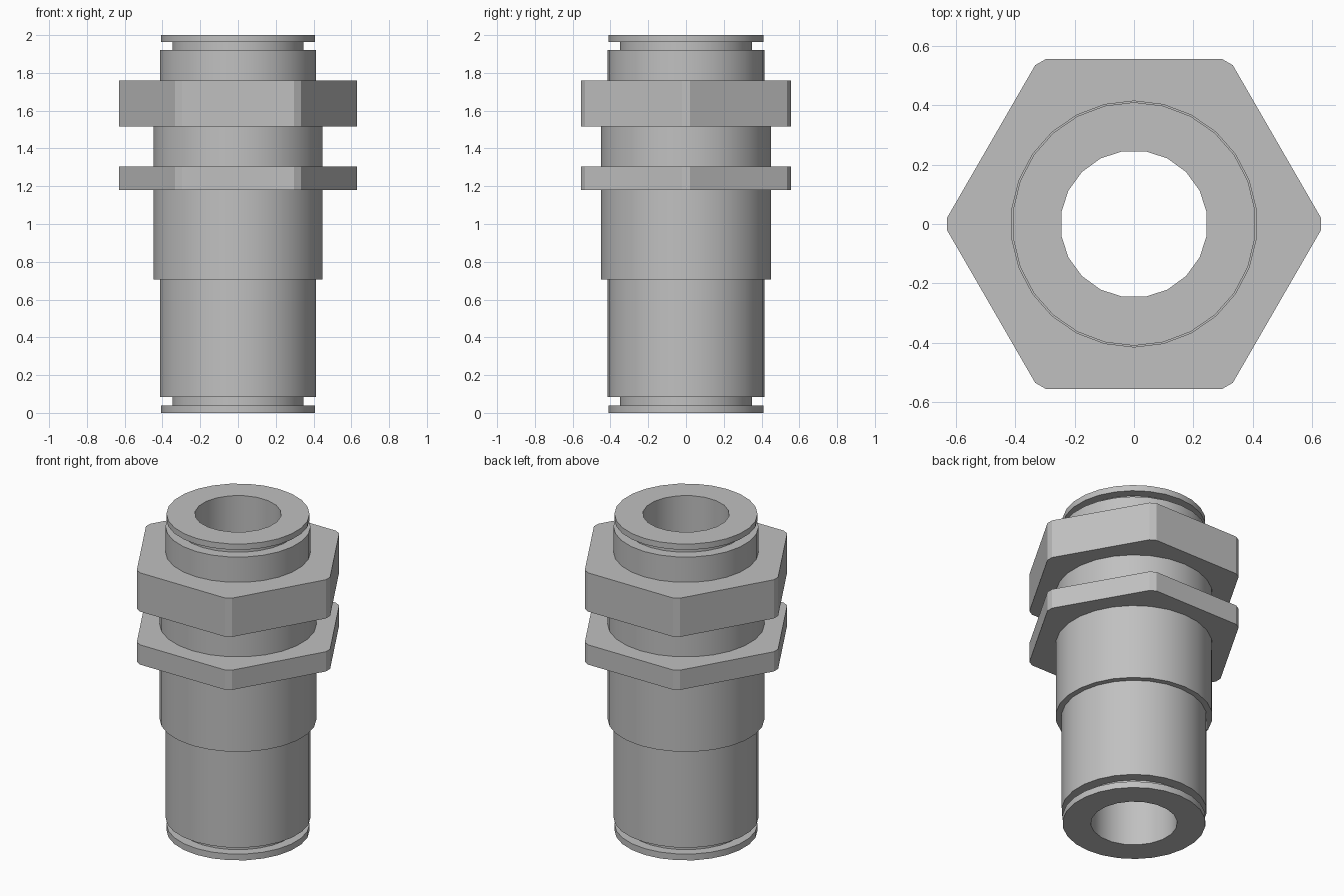
import bpy
import bmesh
from math import cos, sin, radians, pi

cube = bpy.data.objects.get("Cube")
if cube:
    bpy.data.objects.remove(cube)

metal = bpy.data.materials.new("light grey metal")
metal.use_nodes = True
grey = (0.53, 0.53, 0.53, 1)
metal.diffuse_color = grey
metal.node_tree.nodes["Principled BSDF"].inputs["Base Color"].default_value = grey


def circle(radius, count, start):
    return [(radius * cos(start + 2 * pi * i / count),
             radius * sin(start + 2 * pi * i / count)) for i in range(count)]


def round_outline(radius):
    return circle(radius, 26, pi / 2)


def hex_outline(radius, half_corner):
    # hexagon with each corner cut by a narrow facet
    angles = [radians(60 * i + s * half_corner) for i in range(6) for s in (-1, 1)]
    return [(radius * cos(a), radius * sin(a)) for a in angles]


def hollow_part(name, outer, inner, smooth):
    """Skin outer and inner stacks of (outline, z), closed by ring-shaped ends."""
    bm = bmesh.new()
    ends = {0: [], -1: []}
    for stack in (outer, inner):
        loops = [[bm.verts.new((x, y, z)) for x, y in outline] for outline, z in stack]
        for low, high in zip(loops, loops[1:]):
            n = len(low)
            for i in range(n):
                j = (i + 1) % n
                bm.faces.new((low[i], low[j], high[j], high[i]))
        for end in ends:
            loop = loops[end]
            ends[end] += [bm.edges.get((loop[i - 1], loop[i])) for i in range(len(loop))]
    for end, edges in ends.items():
        bmesh.ops.triangle_fill(bm, edges=edges, use_beauty=True,
                                normal=(0, 0, -1 if end == 0 else 1))
    bmesh.ops.recalc_face_normals(bm, faces=bm.faces)
    mesh = bpy.data.meshes.new(name)
    bm.to_mesh(mesh)
    bm.free()
    mesh.materials.append(metal)
    obj = bpy.data.objects.new(name, mesh)
    bpy.context.collection.objects.link(obj)
    if smooth:
        bpy.ops.object.select_all(action="DESELECT")
        obj.select_set(True)
        bpy.context.view_layer.objects.active = obj
        bpy.ops.object.shade_smooth_by_angle(angle=radians(30))


# Tubular body: end collars, grooves, sleeves and the thicker threaded middle
steps = [(0.41, 0, 0.04), (0.35, 0.04, 0.083), (0.416, 0.083, 0.705),
         (0.45, 0.705, 1.64), (0.416, 1.64, 1.92), (0.35, 1.92, 1.963),
         (0.41, 1.963, 2)]
profile = [(round_outline(r), z) for r, low, high in steps for z in (low, high)]
bore = [(circle(0.248, 20, pi / 20), z) for z in (0, 2)]
hollow_part("tube_body", profile, bore, True)

# Hexagonal flange and lock nut around the threaded middle
for name, low, high in (("lock_nut", 1.18, 1.305), ("hex_flange", 1.515, 1.76)):
    hollow_part(name,
                [(hex_outline(0.63, 1.9), z) for z in (low, high)],
                [(round_outline(0.416), z) for z in (low, high)], False)
